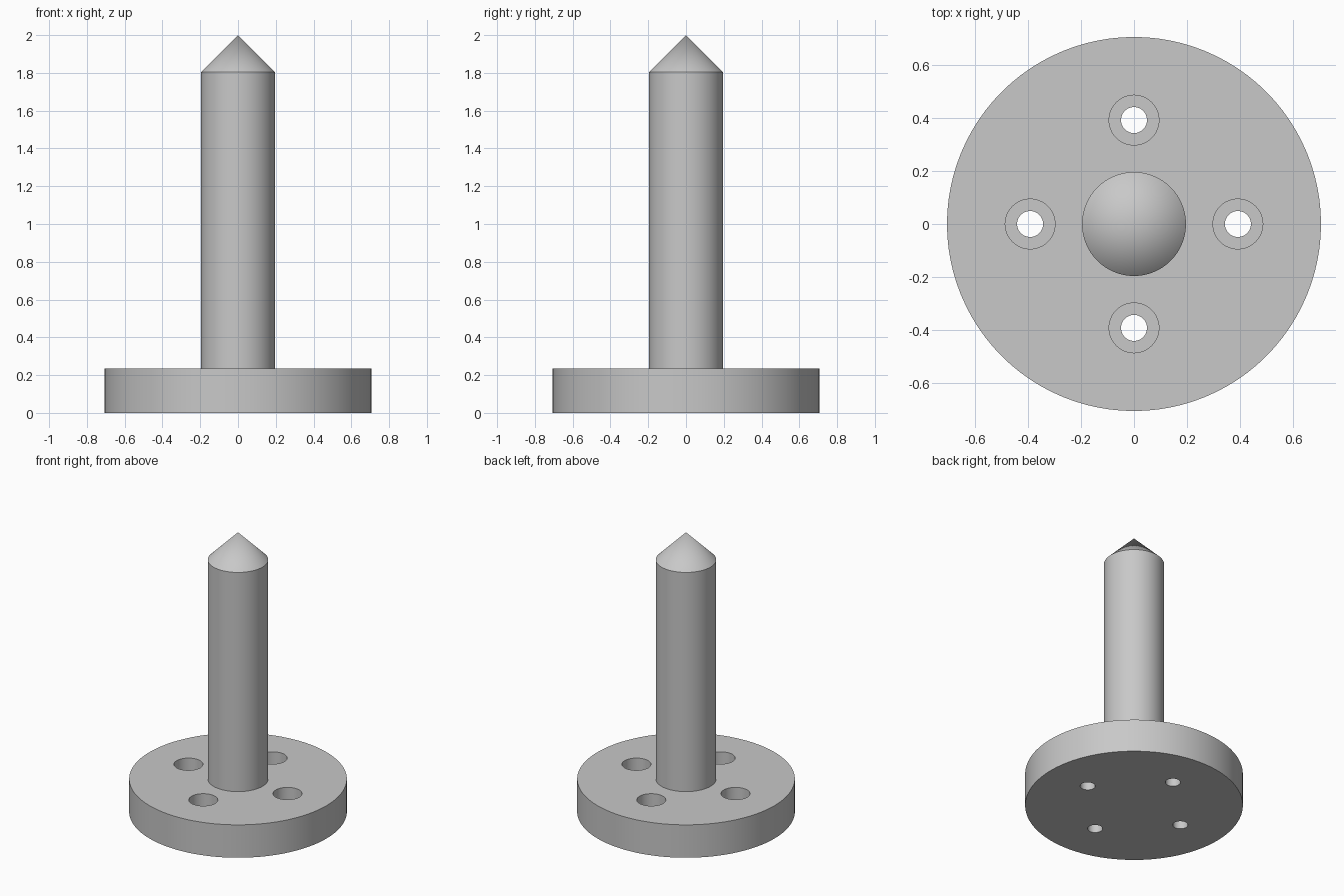
import bpy
import bmesh
import math
from mathutils import Matrix

default = bpy.data.objects.get("Cube")
if default:
    bpy.data.objects.remove(default, do_unlink=True)

# Main sizes
U = 2 / 51
BASE_R, BASE_H = 18 * U, 6 * U
PIN_R, SHOULDER_Z, TIP_Z = 5 * U, 46 * U, 2.0
HOLE_RING, HOLE_R = 10 * U, 1.25 * U
BORE_R, BORE_DEPTH = 2.4 * U, 3 * U

grey = bpy.data.materials.new("plain_grey")
grey.use_nodes = True
colour = (0.58, 0.58, 0.58, 1)
grey.diffuse_color = colour
grey.node_tree.nodes["Principled BSDF"].inputs["Base Color"].default_value = colour


def lathe(name, profile, steps):
    """Spin an (r, z) profile that starts and ends on the z axis."""
    bm = bmesh.new()
    verts = [bm.verts.new((r, 0, z)) for r, z in profile]
    edges = [bm.edges.new(pair) for pair in zip(verts, verts[1:])]
    bmesh.ops.spin(bm, geom=verts + edges, cent=(0, 0, 0), axis=(0, 0, 1),
                   angle=math.tau, steps=steps, use_duplicate=False)
    bmesh.ops.remove_doubles(bm, verts=bm.verts, dist=1e-5)
    bmesh.ops.recalc_face_normals(bm, faces=bm.faces)
    mesh = bpy.data.meshes.new(name)
    bm.to_mesh(mesh)
    bm.free()
    mesh.materials.append(grey)
    obj = bpy.data.objects.new(name, mesh)
    bpy.context.collection.objects.link(obj)
    return obj


def activate(obj):
    bpy.ops.object.select_all(action="DESELECT")
    obj.select_set(True)
    bpy.context.view_layer.objects.active = obj


# Round flange and pointed pin in one turned body
body = lathe("flanged_pin", [(0, 0), (BASE_R, 0), (BASE_R, BASE_H), (PIN_R, BASE_H),
                             (PIN_R, SHOULDER_Z), (0, TIP_Z)], 96)

# Four counterbored screw holes
floor_z, over = BASE_H - BORE_DEPTH, 0.05
for i in range(4):
    cutter = lathe("screw_hole_cutter", [(0, -over), (HOLE_R, -over), (HOLE_R, floor_z),
                                         (BORE_R, floor_z), (BORE_R, BASE_H + over),
                                         (0, BASE_H + over)], 48)
    cutter.data.transform(Matrix.Rotation(i * math.pi / 2, 4, "Z")
                          @ Matrix.Translation((HOLE_RING, 0, 0)))
    cutter.hide_render = True
    cut = body.modifiers.new("screw_hole", "BOOLEAN")
    cut.operation = "DIFFERENCE"
    cut.solver = "EXACT"
    cut.object = cutter
    activate(body)
    bpy.ops.object.modifier_apply(modifier=cut.name)
    bpy.data.objects.remove(cutter, do_unlink=True)

activate(body)
bpy.ops.object.shade_smooth_by_angle(angle=math.radians(30))
